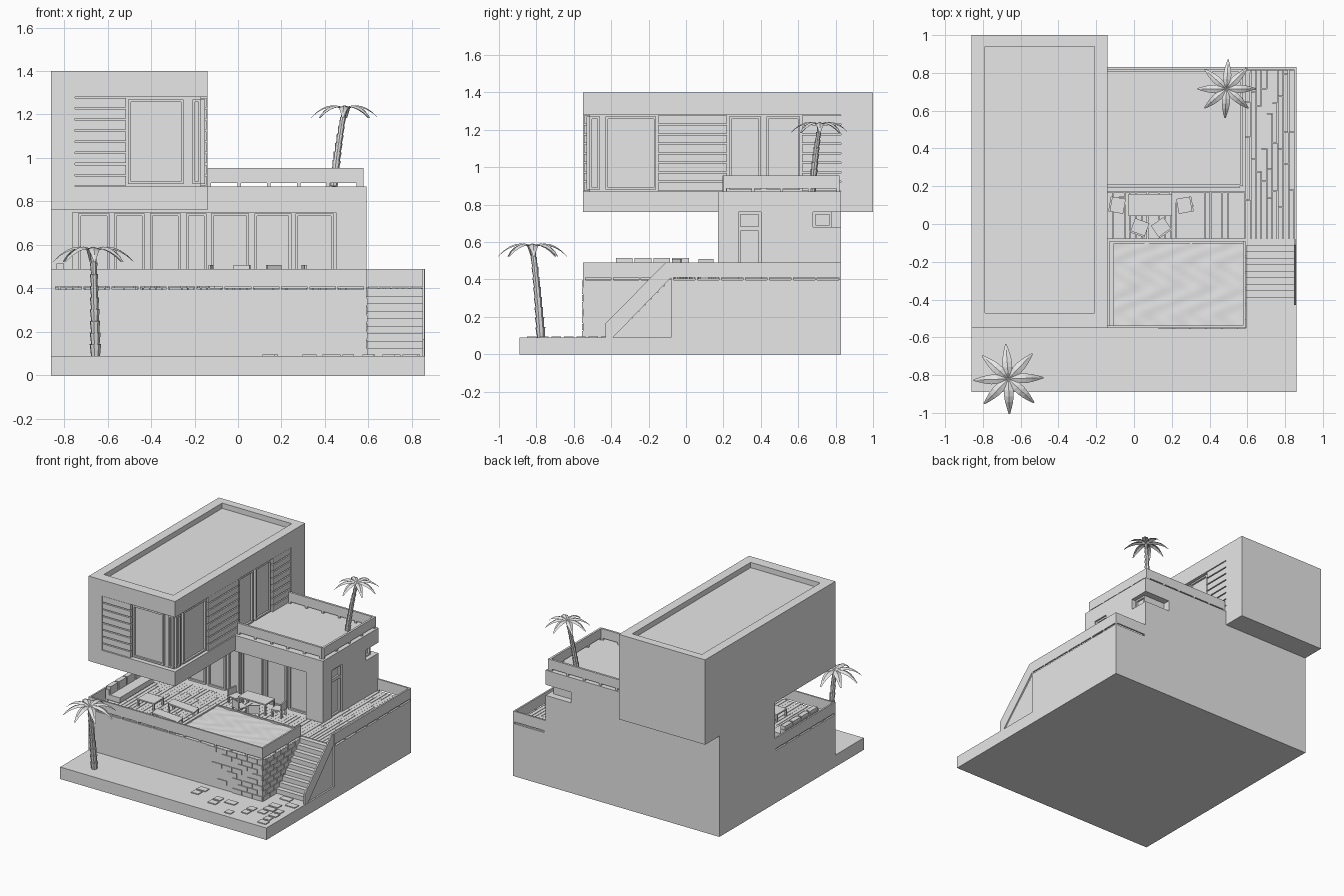
import bpy, bmesh, math, random
from mathutils import Matrix, Vector

random.seed(4)
cube = bpy.data.objects.get("Cube")
if cube:
    bpy.data.objects.remove(cube)

# Main planes of the house
WEST, EAST, TERRACE, TOWER = -0.86, 0.86, 0.59, -0.14
YARD, FRONT, STAIR, HOUSE, BACK = -0.89, -0.55, -0.08, 0.17, 0.83
BASE, DECK, ROOF, SILL, HEAD, TOP = 0.09, 0.4, 0.87, 0.76, 1.28, 1.4
RAIL_LOW, RAIL_TOP = 0.41, 0.49
EPS = 0.05

plaster = bpy.data.materials.new("light_grey")
plaster.use_nodes = True
plaster.diffuse_color = (0.8, 0.8, 0.8, 1)
plaster.node_tree.nodes["Principled BSDF"].inputs["Base Color"].default_value = plaster.diffuse_color


def finish(name, bm, loc=(0, 0, 0), turn=0, smooth=False):
    bmesh.ops.recalc_face_normals(bm, faces=bm.faces)
    mesh = bpy.data.meshes.new(name)
    bm.to_mesh(mesh)
    bm.free()
    mesh.materials.append(plaster)
    for face in mesh.polygons:
        face.use_smooth = smooth
    obj = bpy.data.objects.new(name, mesh)
    obj.location = loc
    obj.rotation_euler.z = math.radians(turn)
    bpy.context.collection.objects.link(obj)
    return obj


def solid(name, boxes, loc=(0, 0, 0), turn=0):
    """One object from (x0, x1, y0, y1, z0, z1) blocks."""
    bm = bmesh.new()
    for x0, x1, y0, y1, z0, z1 in boxes:
        place = Matrix.Translation(((x0 + x1) / 2, (y0 + y1) / 2, (z0 + z1) / 2))
        size = Matrix.Diagonal((x1 - x0, y1 - y0, z1 - z0, 1))
        bmesh.ops.create_cube(bm, size=1, matrix=place @ size)
    return finish(name, bm, loc, turn)


def carve(obj, blocks):
    for block in blocks:
        cutter = solid("cutter", [block])
        cutter.hide_render = True
        mod = obj.modifiers.new("cut", "BOOLEAN")
        mod.operation, mod.solver, mod.object = "DIFFERENCE", "EXACT", cutter
        bpy.context.view_layer.update()
        graph = bpy.context.evaluated_depsgraph_get()
        mesh = bpy.data.meshes.new_from_object(obj.evaluated_get(graph))
        obj.modifiers.clear()
        obj.data = mesh
        bpy.data.objects.remove(cutter)


def on_wall(side, a0, a1, depth, out, z0, z1):
    """Block on a front wall (runs along x) or a side wall (runs along y)."""
    if side == "front":
        return (a0, a1, depth - out, depth, z0, z1)
    return (depth, depth + out, a0, a1, z0, z1)


def window(name, side, a0, a1, depth, z0, z1, out=0.018, bar=0.012):
    blocks = [on_wall(side, a, a + bar, depth, out, z0, z1) for a in (a0, a1 - bar)]
    blocks += [on_wall(side, a0 + bar, a1 - bar, depth, out, z, z + bar) for z in (z0, z1 - bar)]
    blocks.append(on_wall(side, a0 + bar, a1 - bar, depth, out / 4, z0 + bar, z1 - bar))
    return solid(name, blocks)


def louvers(name, side, a0, a1, depth, out, count=8):
    pitch = (HEAD - ROOF) / count
    solid(name, [on_wall(side, a0, a1, depth, out, ROOF + i * pitch + 0.004, ROOF + (i + 1) * pitch - 0.004)
                 for i in range(count)])


def railing(name, side, a0, a1, depth, low=RAIL_LOW, top=RAIL_TOP, thick=0.012):
    blocks = [on_wall(side, a0, a1, depth, thick, low, top)]
    count = max(2, round((a1 - a0) / 0.12))
    for i in range(count):
        a = a0 + (a1 - a0 - thick) * i / (count - 1)
        blocks.append(on_wall(side, a, a + thick, depth, thick, low - 0.016, low))
    solid(name, blocks)


# Ground slab and podium
solid("ground_slab", [(WEST, EAST, YARD, BACK, 0, BASE)])
podium = solid("podium", [(WEST, EAST, FRONT, BACK, BASE, DECK - 0.004)])
carve(podium, [(TERRACE, EAST + EPS, FRONT - EPS, STAIR, BASE - EPS, DECK + EPS)])

# Ground floor with recessed glazing, side door and corner window
house = solid("ground_floor", [(WEST, TERRACE, HOUSE, BACK, DECK - 0.004, ROOF)])
glass_y, side_x = HOUSE + 0.07, TERRACE - 0.03
carve(house, [(-0.76, 0.45, HOUSE - EPS, glass_y, DECK, 0.75),
              (side_x, TERRACE + EPS, 0.28, 0.4, DECK, SILL),
              (TERRACE - EPS, TERRACE + EPS, 0.68, BACK + EPS, 0.68, SILL),
              (0.38, TERRACE + EPS, BACK - EPS, BACK + EPS, 0.68, SILL)])
for left, right in ((-0.735, -0.59), (-0.57, -0.43), (-0.405, -0.265), (-0.24, -0.145),
                    (-0.125, 0.05), (0.075, 0.245), (0.265, 0.44)):
    window("terrace_window", "front", left, right, glass_y, DECK, 0.745)
window("side_door", "side", 0.28, 0.4, side_x, DECK, 0.67)
window("door_transom", "side", 0.28, 0.4, side_x, 0.67, SILL)
window("corner_window", "side", 0.68, BACK - EPS, TERRACE - EPS, 0.68, SILL)

# Upper volume with a wraparound recess and sunken roof
tower = solid("upper_floor", [(WEST, TOWER, FRONT, 1, SILL, TOP)])
front_y, east_x = FRONT + 0.035, TOWER - 0.03
carve(tower, [(-0.75, TOWER + EPS, FRONT - EPS, front_y, ROOF, HEAD),
              (east_x, TOWER + EPS, FRONT - EPS, BACK, ROOF, HEAD),
              (-0.79, -0.21, -0.47, 0.94, TOP - 0.04, TOP + EPS)])
louvers("front_louvers", "front", -0.75, -0.515, front_y, 0.03)
for left, right in ((-0.505, -0.25), (-0.21, east_x)):
    window("upper_front_window", "front", left, right, front_y, ROOF + 0.01, HEAD - 0.01)
for near, far in ((front_y, -0.46), (-0.43, -0.16), (0.23, 0.4), (0.43, 0.61)):
    window("upper_side_window", "side", near, far, east_x, ROOF + 0.01, HEAD - 0.01)
for near, far in ((-0.15, 0.22), (0.62, BACK)):
    louvers("side_louvers", "side", near, far, east_x, 0.026)

# Railings of the terrace, pool and roof
railing("front_rail", "front", WEST + 0.01, TERRACE, FRONT + 0.012)
railing("west_rail", "side", FRONT, HOUSE, WEST)
railing("pool_rail", "side", FRONT, STAIR - 0.01, TERRACE - 0.012)
railing("east_rail", "side", STAIR, BACK, EAST - 0.012)
railing("back_rail", "front", TERRACE, EAST, BACK)
for depth in (HOUSE + 0.04, BACK - 0.01):
    railing("roof_rail", "front", TOWER, 0.56, depth, ROOF + 0.015, 0.955, 0.016)
railing("roof_side_rail", "side", HOUSE + 0.03, BACK - 0.01, 0.56, ROOF + 0.015, 0.955, 0.016)


# Plank deck
def planks(name, x0, x1, y0, y1, pitch=0.03):
    blocks = []
    count = round((x1 - x0) / pitch)
    width = (x1 - x0) / count
    for i in range(count):
        y = y0
        while y < y1:
            end = min(y1, y + random.uniform(0.15, 0.4))
            x = x0 + i * width
            blocks.append((x, x + width - random.choice((0.001, 0.004)), y, end - 0.002, DECK - 0.004, DECK + 0.004))
            y = end
    solid(name, blocks)


planks("east_deck", TERRACE, EAST - 0.012, STAIR, BACK - 0.012)
planks("middle_deck", TOWER, TERRACE, STAIR, HOUSE)
planks("west_deck", WEST + 0.012, TOWER, FRONT + 0.012, HOUSE)

# Raised pool with rippled water
pool_left, pool_back, water = TOWER + 0.01, STAIR - 0.01, 0.45
solid("pool_rim", [(pool_left, pool_left + 0.025, FRONT + 0.012, pool_back, DECK, water + 0.01),
                   (pool_left, TERRACE - 0.012, pool_back - 0.012, pool_back, DECK, water + 0.01)])
bm = bmesh.new()
bmesh.ops.create_grid(bm, x_segments=36, y_segments=24, size=0.5)
for v in bm.verts:
    v.co.x = pool_left + (v.co.x + 0.5) * (TERRACE - 0.012 - pool_left)
    v.co.y = FRONT + 0.012 + (v.co.y + 0.5) * (pool_back - FRONT - 0.02)
    v.co.z = water + 0.003 * math.sin(41 * v.co.x + 2 * math.sin(23 * v.co.y)) * math.sin(47 * v.co.y + v.co.x * 9)
finish("pool_water", bm, smooth=True)

# Stairs and their sloping side panel
steps = 9
going, rise = (STAIR + 0.39) / steps, (DECK - BASE) / steps
solid("stairs", [(TERRACE, EAST - 0.012, STAIR - (i + 1) * going, STAIR - i * going, BASE, DECK - i * rise)
                 for i in range(steps)])
bm = bmesh.new()
outline = [(-0.43, BASE), (-0.43, 0.165), (-0.11, RAIL_TOP), (STAIR, RAIL_TOP), (STAIR, RAIL_LOW), (-0.39, BASE)]
panel = bm.faces.new([bm.verts.new((EAST - 0.012, y, z)) for y, z in outline])
grown = bmesh.ops.extrude_face_region(bm, geom=[panel])["geom"]
bmesh.ops.translate(bm, vec=(0.01, 0, 0), verts=[g for g in grown if isinstance(g, bmesh.types.BMVert)])
finish("stair_panel", bm)

# Stone cladding at the podium corner and paving in the yard
rows, stone = 8, 0.085
course = (DECK - BASE) / rows
front_stones, side_stones = [], []
for row in range(rows):
    z, shift = BASE + row * course, (row % 2) * stone / 2
    for i in range(5):
        a = i * stone + shift
        if random.random() > i * 0.2:
            front_stones.append((TERRACE - a - stone + 0.006, TERRACE - a, FRONT - 0.006, FRONT, z, z + course - 0.005))
        side_stones.append((TERRACE, TERRACE + 0.006, FRONT + a, FRONT + a + stone - 0.006, z, z + course - 0.005))
solid("front_stones", front_stones)
solid("side_stones", side_stones)
paving = []
for i in range(9):
    for j in range(7):
        x, y = 0.02 + i * 0.092, YARD + 0.04 + j * 0.066
        clear = y < FRONT - 0.06 or (x > TERRACE + 0.02 and y < -0.45)
        if clear and random.random() < 0.3 + 0.05 * i:
            paving.append((x, x + random.uniform(0.05, 0.085), y, y + 0.05, BASE, BASE + 0.006))
solid("paving", paving)


# Furniture
def legs(w, d, h, t=0.006):
    return [(x - t, x + t, y - t, y + t, 0, h) for x in (t - w, w - t) for y in (t - d, d - t)]


floor = DECK + 0.004
solid("dining_table", legs(0.115, 0.058, 0.075) + [(-0.115, 0.115, -0.058, 0.058, 0.075, 0.085)], (0.085, 0.1, floor))
for x, y, turn in ((-0.09, 0.1, 80), (0.27, 0.1, -80), (0.03, -0.02, 160), (0.145, -0.02, 215)):
    solid("dining_chair", legs(0.04, 0.04, 0.045) + [(-0.04, 0.04, -0.04, 0.04, 0.045, 0.055),
          (-0.04, 0.04, 0.03, 0.04, 0.055, 0.105)], (x, y, floor), turn)
solid("coffee_table", legs(0.07, 0.06, 0.045) + [(-0.07, 0.07, -0.06, 0.06, 0.045, 0.055)], (-0.54, -0.27, floor))
solid("sofa", [(-0.06, 0.06, -0.2, 0.2, 0.01, 0.05), (-0.06, -0.03, -0.2, 0.2, 0.05, 0.085)]
      + [(-0.055, -0.02, y, y + 0.09, 0.05, 0.11) for y in (-0.195, -0.095, 0.005, 0.105)], (-0.78, -0.18, floor))
for y in (-0.25, -0.44):
    bed = solid("sun_lounger", legs(0.1, 0.04, 0.035) + [(-0.1, 0.1, -0.04, 0.04, 0.035, 0.045)], (-0.28, y, floor), 8)
    for v in bed.data.vertices:
        if v.co.x < -0.09 and v.co.z > 0.034:
            v.co.z += 0.03


# Palms: flared trunk segments and folded drooping fronds
def palm(name, foot, crown, reach, radius, segments=9):
    foot, crown = Vector(foot), Vector(crown)
    bend = (crown - foot) * Vector((0.35, 0.35, 0.5))
    spine = lambda t: foot + bend * (2 * t * (1 - t)) + (crown - foot) * t * t
    bm = bmesh.new()
    for i in range(segments):
        a, b = spine(i / segments), spine((i + 1) / segments)
        size = radius * (1 - 0.45 * i / segments)
        aim = (b - a).to_track_quat("Z", "Y").to_matrix().to_4x4()
        bmesh.ops.create_cone(bm, cap_ends=True, segments=8, radius1=size * 0.78, radius2=size,
                              depth=(b - a).length, matrix=Matrix.Translation((a + b) / 2) @ aim)
    finish(name + "_trunk", bm)
    bm = bmesh.new()
    for k in range(8):
        turn = Matrix.Translation(crown) @ Matrix.Rotation(math.tau * k / 8 + random.uniform(-0.08, 0.08), 4, "Z")
        rows = []
        for i in range(7):
            t = i / 6
            half = reach * (0.02 + 0.12 * math.sin(math.pi * t ** 0.8))
            z = reach * (0.62 * t - 0.88 * t * t)
            rows.append([bm.verts.new(turn @ Vector((reach * t, s * half, z - abs(s) * half * 0.4))) for s in (-1, 0, 1)])
        for r, q in zip(rows, rows[1:]):
            for s in (0, 1):
                bm.faces.new((r[s], q[s], q[s + 1], r[s + 1]))
    finish(name + "_fronds", bm)


palm("yard_palm", (-0.655, -0.775, BASE), (-0.665, -0.82, 0.572), 0.185, 0.027)
palm("roof_palm", (0.44, 0.675, ROOF), (0.49, 0.715, 1.225), 0.155, 0.022)
